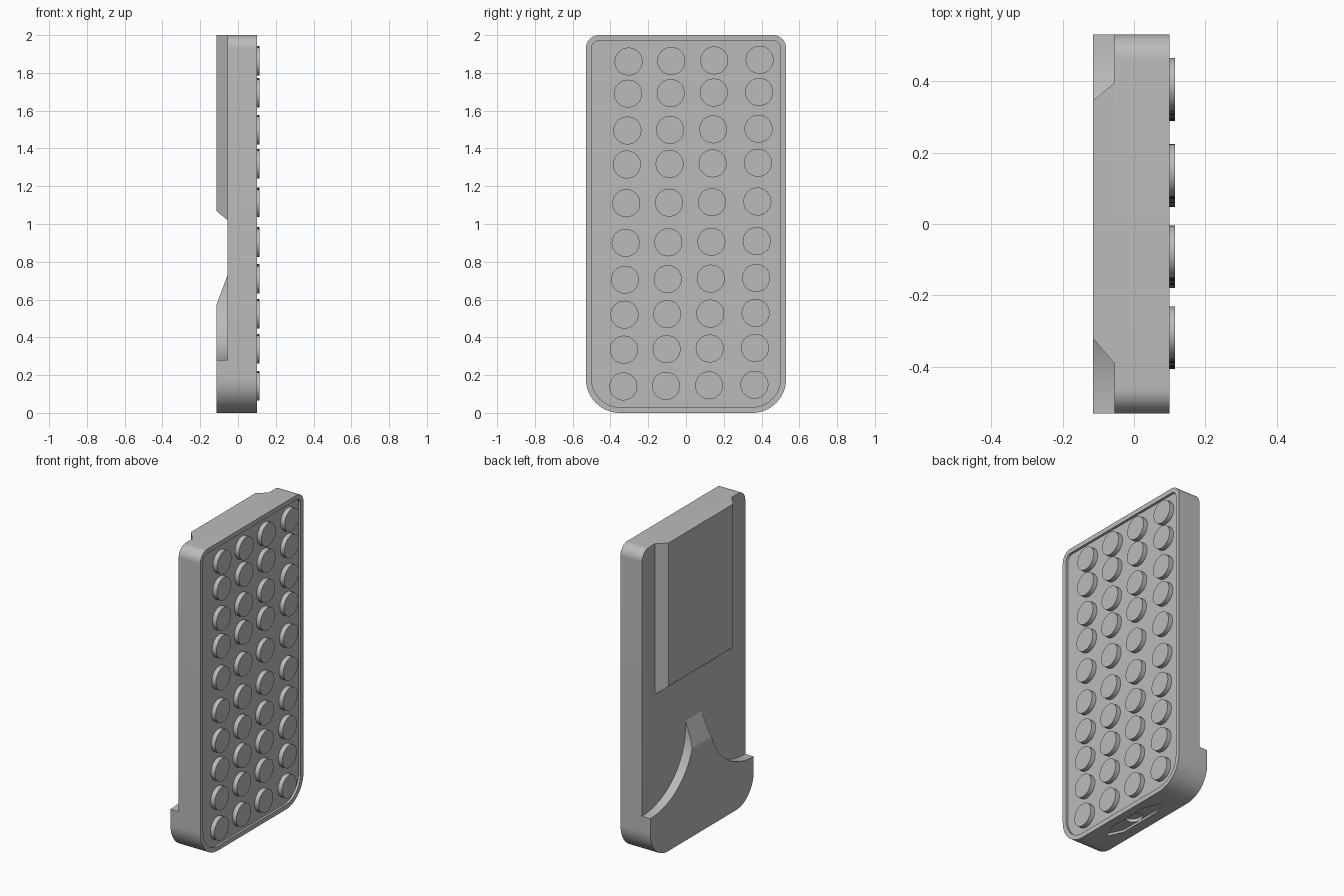
import bpy, bmesh, math
from mathutils import Vector

cube = bpy.data.objects.get("Cube")
if cube:
    bpy.data.objects.remove(cube, do_unlink=True)

GREY = (0.5, 0.5, 0.5, 1)
grey = bpy.data.materials.new("plain_grey")
grey.use_nodes = True
grey.diffuse_color = GREY
grey.node_tree.nodes["Principled BSDF"].inputs["Base Color"].default_value = GREY

BACK, BASE, FACE, TIP = -0.115, -0.055, 0.1, 0.115
HALF, HEIGHT = 0.53, 2.0
R_TOP, R_LOW = 0.07, 0.18


def arc(cy, cz, ry, rz, a0, a1, n=16):
    """Points on an ellipse in the y-z plane, angles in degrees."""
    steps = [math.radians(a0 + (a1 - a0) * i / n) for i in range(n + 1)]
    return [(cy + ry * math.cos(a), cz + rz * math.sin(a)) for a in steps]


def extrude(bm, points, axis, start, end):
    """Extrude a flat outline along x or z."""
    def place(p, h):
        return (h, p[0], p[1]) if axis == "x" else (p[0], p[1], h)
    face = bm.faces.new([bm.verts.new(place(p, start)) for p in points])
    out = bmesh.ops.extrude_face_region(bm, geom=[face])["geom"]
    offset = Vector(place((0, 0), end - start))
    bmesh.ops.translate(bm, vec=offset, verts=[g for g in out if isinstance(g, bmesh.types.BMVert)])
    bmesh.ops.recalc_face_normals(bm, faces=bm.faces)


def finish(bm, name):
    mesh = bpy.data.meshes.new(name)
    bmesh.ops.recalc_face_normals(bm, faces=bm.faces)
    bm.to_mesh(mesh)
    bm.free()
    obj = bpy.data.objects.new(name, mesh)
    bpy.context.collection.objects.link(obj)
    mesh.materials.append(grey)
    return obj


def smooth(obj):
    bpy.ops.object.select_all(action="DESELECT")
    obj.select_set(True)
    bpy.context.view_layer.objects.active = obj
    bpy.ops.object.shade_smooth_by_angle(angle=math.radians(30))


low_right = arc(HALF - R_LOW, R_LOW, R_LOW, R_LOW, -90, 0)
low_left = arc(-HALF + R_LOW, R_LOW, R_LOW, R_LOW, 180, 270)
top_right = arc(HALF - R_TOP, HEIGHT - R_TOP, R_TOP, R_TOP, 0, 90)
top_left = arc(-HALF + R_TOP, HEIGHT - R_TOP, R_TOP, R_TOP, 90, 180)

# Body: rounded slab with a shallow tray in the button side
bm = bmesh.new()
extrude(bm, low_right + top_right + top_left + low_left, "x", BASE, FACE)
tray = [f for f in bm.faces if f.normal.x > 0.9]
bmesh.ops.inset_region(bm, faces=tray, thickness=0.03, use_even_offset=True)
rim = bmesh.ops.extrude_face_region(bm, geom=tray)["geom"]
bmesh.ops.translate(bm, vec=(-0.015, 0, 0), verts=[g for g in rim if isinstance(g, bmesh.types.BMVert)])
bmesh.ops.delete(bm, geom=[f for f in tray if f.is_valid], context="FACES")
body = finish(bm, "body")

# Socket in the underside: long hexagon with a deeper round hole
hexagon = [(0, -0.245), (0.045, -0.15), (0.045, 0.15), (0, 0.245), (-0.045, 0.15), (-0.045, -0.15)]
circle = arc(0, 0, 0.045, 0.055, 0, 348.75, 31)
for outline, depth in ((hexagon, 0.015), (circle, 0.035)):
    bm = bmesh.new()
    extrude(bm, outline, "z", -0.1, depth)
    cutter = finish(bm, "socket_cutter")
    cutter.hide_render = True
    bpy.context.view_layer.objects.active = body
    cut = body.modifiers.new("socket", "BOOLEAN")
    cut.object, cut.operation, cut.solver = cutter, "DIFFERENCE", "EXACT"
    bpy.ops.object.modifier_apply(modifier=cut.name)
    bpy.data.objects.remove(cutter, do_unlink=True)
smooth(body)

# Holder on the lower back: concave shoulders rising to a sloped peak
PEAK, PEAK_OUT, PEAK_IN, LEDGE = 0.085, 0.57, 0.73, 0.28
shoulder = arc(HALF, 0.68, HALF - PEAK, 0.68 - LEDGE, 270, 180, 24)
shoulder.append((PEAK, PEAK_IN))
mirrored = [(-y, z) for y, z in reversed(shoulder)]
bm = bmesh.new()
extrude(bm, low_right + shoulder + mirrored + low_left, "x", BACK, BASE)
slope = Vector((-(PEAK_IN - PEAK_OUT), 0, BASE - BACK)).normalized()
bmesh.ops.bisect_plane(bm, geom=bm.verts[:] + bm.edges[:] + bm.faces[:], dist=1e-5,
                       plane_co=(BACK, 0, PEAK_OUT), plane_no=slope, clear_outer=True)
bmesh.ops.holes_fill(bm, edges=[e for e in bm.edges if e.is_boundary])
bmesh.ops.remove_doubles(bm, verts=bm.verts, dist=1e-5)
smooth(finish(bm, "lower_holder"))

# Raised panel on the upper back, bevelled on its sides and lower edge
bm = bmesh.new()
inner = [(-0.39, 1.02), (0.395, 1.02), (0.395, HEIGHT), (-0.39, HEIGHT)]
outer = [(-0.32, 1.07), (0.345, 1.07), (0.345, HEIGHT), (-0.32, HEIGHT)]
a = [bm.verts.new((BASE, *p)) for p in inner]
b = [bm.verts.new((BACK, *p)) for p in outer]
bm.faces.new(a)
bm.faces.new(b)
for i in range(4):
    j = (i + 1) % 4
    bm.faces.new((a[i], a[j], b[j], b[i]))
finish(bm, "upper_panel")

# Buttons: four slightly leaning columns of round discs
rows = (1.86, 1.69, 1.495, 1.315, 1.11, 0.9, 0.705, 0.52, 0.335, 0.14)
columns = (-0.318, -0.092, 0.136, 0.376)
bm = bmesh.new()
for z in rows:
    for i, y in enumerate(columns):
        disc = arc(y + 0.016 * (z - 1), z + 0.003 * i, 0.074, 0.074, 0, 348.75, 31)
        extrude(bm, disc, "x", FACE - 0.02, TIP)
smooth(finish(bm, "buttons"))
